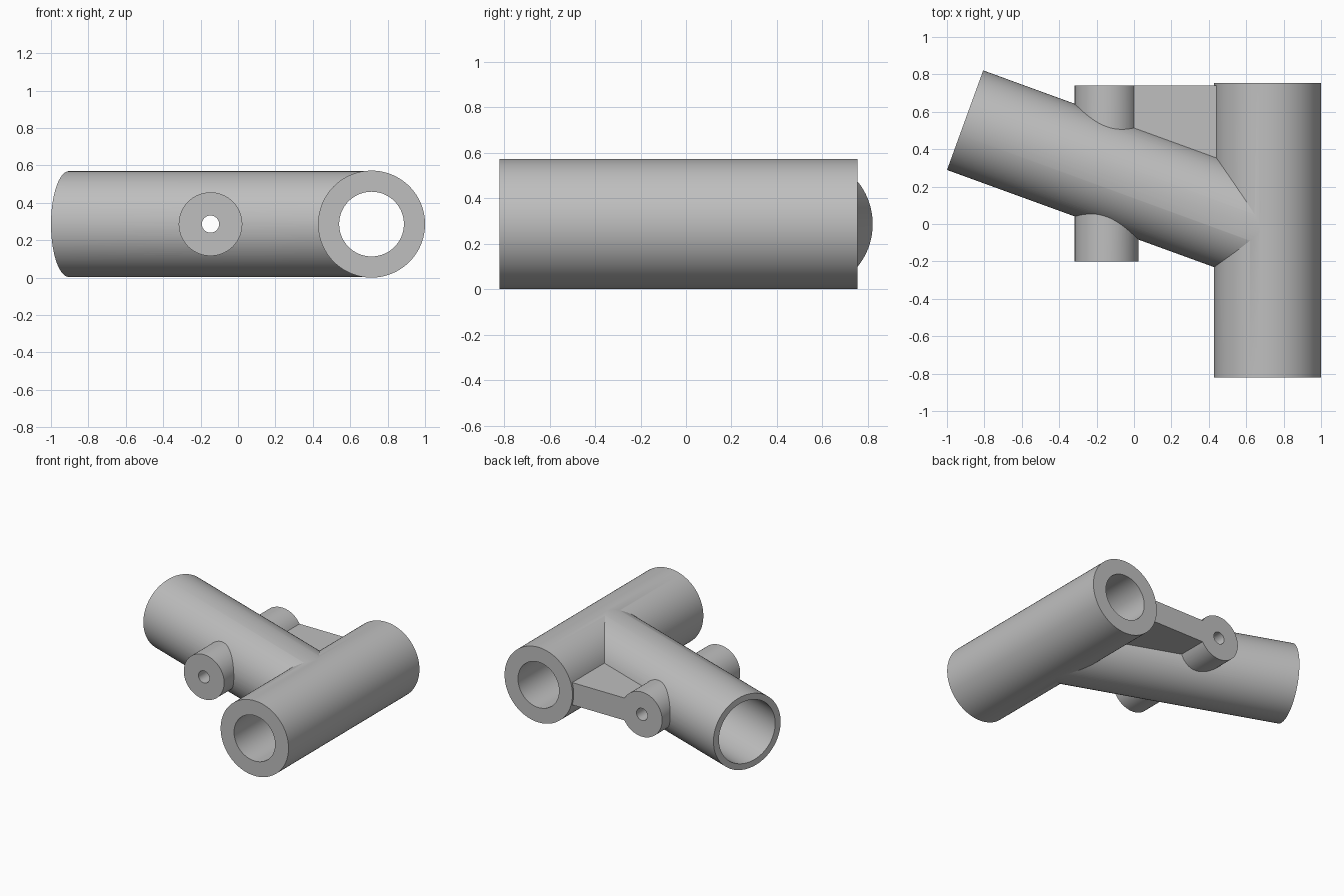
import bpy, math
from mathutils import Vector

if "Cube" in bpy.data.objects:
    bpy.data.objects.remove(bpy.data.objects["Cube"])

ZC = 0.286                                   # height of every axis
gray = bpy.data.materials.new("plain gray")
gray.diffuse_color = (0.52, 0.52, 0.52, 1)
gray.use_nodes = True
gray.node_tree.nodes["Principled BSDF"].inputs["Base Color"].default_value = gray.diffuse_color


def rod(name, start, direction, length, radius, sides=128):
    """Cylinder running from start along direction."""
    d = Vector(direction).normalized()
    bpy.ops.mesh.primitive_cylinder_add(
        vertices=sides, radius=radius, depth=length,
        location=Vector(start) + d * length / 2,
        rotation=d.to_track_quat('Z', 'Y').to_euler())
    ob = bpy.context.object
    ob.name = name
    ob.data.materials.append(gray)
    return ob


def combine(base, other, operation):
    """Apply a boolean and discard the helper."""
    mod = base.modifiers.new("bool", 'BOOLEAN')
    mod.operation = operation
    mod.solver = 'EXACT'
    mod.object = other
    bpy.context.view_layer.objects.active = base
    bpy.ops.object.modifier_apply(modifier=mod.name)
    bpy.data.objects.remove(other, do_unlink=True)


slope = Vector((math.cos(math.radians(20)), -math.sin(math.radians(20)), 0))
branch_start = Vector((-0.903, 0.555, ZC))
Y = (0, 1, 0)

# Outer solids: straight sleeve, slanted branch, screw boss, web plate
body = rod("tube_connector", (0.714, -0.82, ZC), Y, 1.575, 0.286)
branch = rod("branch", branch_start, slope, 1.72, 0.283)
boss = rod("screw_boss", (-0.147, -0.20, ZC), Y, 0.94, 0.17, 96)
bpy.ops.mesh.primitive_cube_add(size=1, location=(0.28, 0.445, ZC))
web = bpy.context.object
web.name = "web"
web.scale = (0.80, 0.59, 0.17)
web.data.materials.append(gray)
for part in (branch, boss, web):
    combine(body, part, 'UNION')

# Bores: sleeve through hole, blind branch socket, screw hole
cutters = [
    rod("sleeve_bore", (0.714, -1.0, ZC), Y, 2.0, 0.173),
    rod("branch_bore", branch_start - slope * 0.1, slope, 1.40, 0.237),
    rod("screw_hole", (-0.147, -0.5, ZC), Y, 1.6, 0.046, 48),
]
for c in cutters:
    combine(body, c, 'DIFFERENCE')

# Smooth curved walls, keep rims crisp
bpy.ops.object.select_all(action='DESELECT')
body.select_set(True)
bpy.context.view_layer.objects.active = body
bpy.ops.object.shade_smooth_by_angle(angle=math.radians(20))
